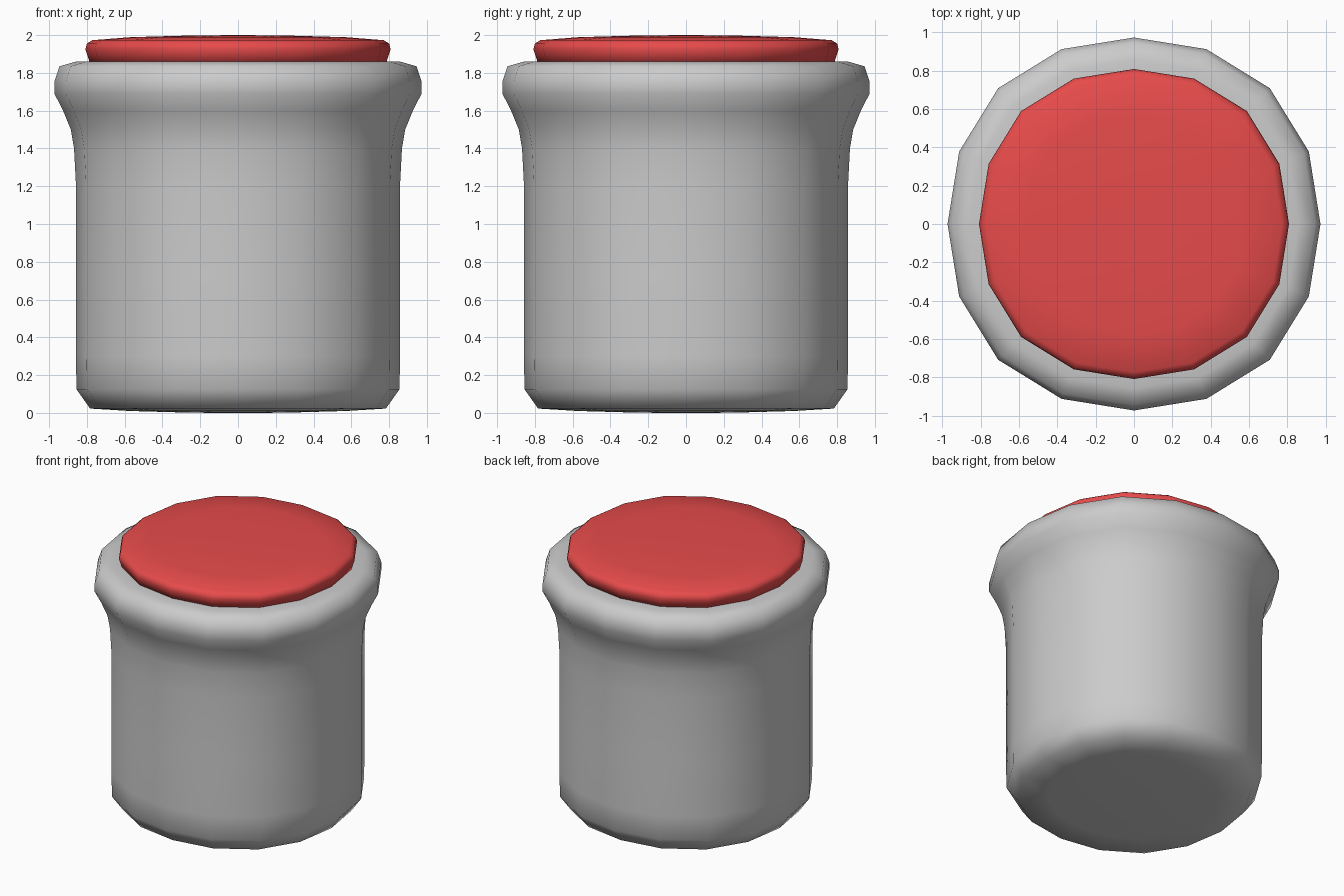
import bpy, bmesh, math

if "Cube" in bpy.data.objects:
    bpy.data.objects.remove(bpy.data.objects["Cube"])

SIDES = 16

def lathe(name, profile, color=None):
    """Slightly squared 16-sided turning; profile runs bottom pole to top pole."""
    bm = bmesh.new()
    rings = []
    for r, z in profile:
        if r == 0:
            rings.append([bm.verts.new((0, 0, z))])
            continue
        ring = []
        for i in range(SIDES):
            a = 2 * math.pi * i / SIDES
            k = r * (1 + 0.03 * math.sin(2 * a) ** 2)
            ring.append(bm.verts.new((k * math.cos(a), k * math.sin(a), z)))
        rings.append(ring)
    for lo, hi in zip(rings, rings[1:]):
        for i in range(SIDES):
            j = (i + 1) % SIDES
            if len(lo) == 1:
                bm.faces.new((lo[0], hi[j], hi[i]))
            elif len(hi) == 1:
                bm.faces.new((lo[i], lo[j], hi[0]))
            else:
                bm.faces.new((lo[i], lo[j], hi[j], hi[i]))
    for f in bm.faces:
        f.smooth = True
    bmesh.ops.recalc_face_normals(bm, faces=bm.faces[:])
    me = bpy.data.meshes.new(name)
    bm.to_mesh(me)
    bm.free()
    ob = bpy.data.objects.new(name, me)
    bpy.context.collection.objects.link(ob)
    if color:
        mat = bpy.data.materials.new(name + "_red")
        mat.diffuse_color = color
        mat.use_nodes = True
        mat.node_tree.nodes["Principled BSDF"].inputs["Base Color"].default_value = mat.diffuse_color
        me.materials.append(mat)
    return ob

# Grey body with flared rim
lathe("jar_body", [
    (0, 0), (0.25, 0.001), (0.57, 0.01), (0.783, 0.023), (0.855, 0.125),
    (0.858, 0.3), (0.858, 0.75), (0.858, 1.21), (0.868, 1.4), (0.885, 1.5),
    (0.926, 1.6), (0.972, 1.69), (0.972, 1.755), (0.945, 1.835),
    (0.857, 1.86), (0.76, 1.86), (0, 1.86)])

# Red domed lid
lathe("lid", [
    (0, 1.85), (0.76, 1.85), (0.787, 1.86), (0.808, 1.925), (0.80, 1.955),
    (0.772, 1.973), (0.57, 1.989), (0.25, 1.998), (0, 2.0)],
    (0.8, 0.07, 0.07, 1))
